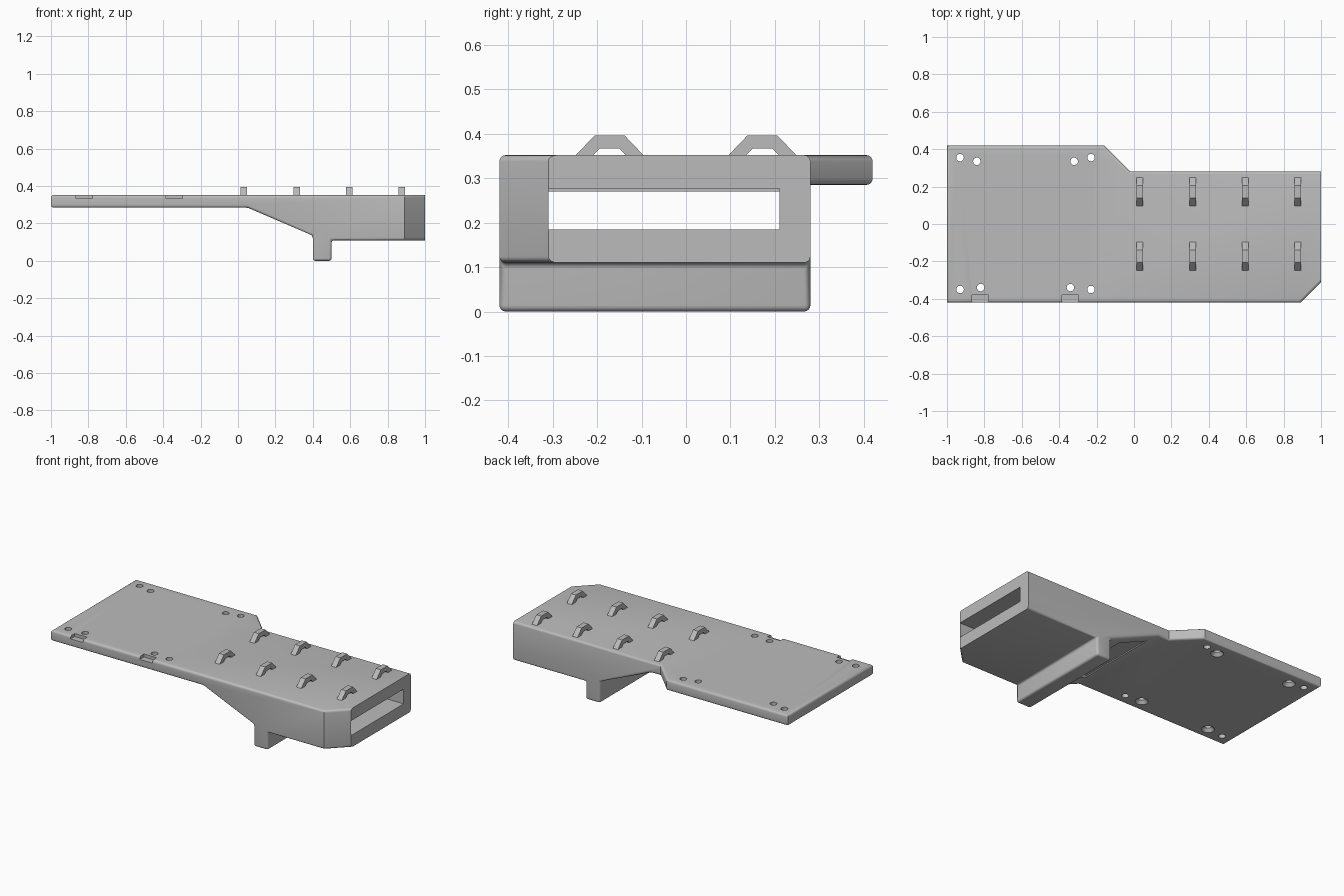
import bpy
import bmesh
from mathutils import Vector

cube = bpy.data.objects.get("Cube")
if cube:
    bpy.data.objects.remove(cube, do_unlink=True)

GREY = (0.5, 0.5, 0.5, 1)
grey = bpy.data.materials.new("plain grey")
grey.use_nodes = True
grey.diffuse_color = GREY
grey.node_tree.nodes["Principled BSDF"].inputs["Base Color"].default_value = GREY
TOP = 0.352
UNDER = 0.285


def prism(name, points, direction):
    """Extrude a closed 3D outline along a direction."""
    bm = bmesh.new()
    face = bm.faces.new([bm.verts.new(p) for p in points])
    ext = bmesh.ops.extrude_face_region(bm, geom=[face])
    verts = [g for g in ext["geom"] if isinstance(g, bmesh.types.BMVert)]
    bmesh.ops.translate(bm, verts=verts, vec=direction)
    bmesh.ops.recalc_face_normals(bm, faces=bm.faces)
    mesh = bpy.data.meshes.new(name)
    bm.to_mesh(mesh)
    bm.free()
    mesh.materials.append(grey)
    obj = bpy.data.objects.new(name, mesh)
    bpy.context.collection.objects.link(obj)
    return obj


def box(name, x0, x1, y0, y1, z0, z1):
    return prism(name, [(x0, y0, z0), (x1, y0, z0), (x1, y1, z0), (x0, y1, z0)],
                 (0, 0, z1 - z0))


def cone(name, x, y, z, r1, r2, depth):
    bpy.ops.mesh.primitive_cone_add(vertices=24, radius1=r1, radius2=r2,
                                    depth=depth, location=(x, y, z + depth / 2))
    obj = bpy.context.object
    obj.name = name
    obj.data.materials.append(grey)
    return obj


def combine(target, tool, operation):
    """Apply a boolean and discard the tool."""
    mod = target.modifiers.new("boolean", "BOOLEAN")
    mod.operation = operation
    mod.solver = "EXACT"
    mod.object = tool
    bpy.context.view_layer.objects.active = target
    bpy.ops.object.modifier_apply(modifier=mod.name)
    bpy.data.objects.remove(tool, do_unlink=True)


# Body: plan outline intersected with side profile
plan = [(-1, -.42), (.89, -.42), (1, -.31), (1, .28), (-.02, .28), (-.16, .42), (-1, .42)]
side = [(-1.2, UNDER), (.05, UNDER), (.4, .135), (.4, 0), (.5, 0), (.5, .11),
        (1.2, .11), (1.2, .5), (-1.2, .5)]
body = prism("tray_body", [(x, y, -.1) for x, y in plan], (0, 0, TOP + .1))
profile = prism("side_profile", [(x, -.6, z) for x, z in side], (0, 1.2, 0))
combine(body, profile, "INTERSECT")

# Rounded edges, leaving the plan corners and the slotted end crisp
bm = bmesh.new()
bm.from_mesh(body.data)
bmesh.ops.dissolve_limit(bm, angle_limit=0.01, verts=bm.verts, edges=bm.edges)
rounded = []
for e in bm.edges:
    a, b = (v.co for v in e.verts)
    mid = (a + b) / 2
    upright = abs((b - a).normalized().dot(Vector((0, 0, 1)))) > 0.99
    rib = .39 < mid.x < .51 and mid.z < .14
    if mid.x < .99 and (rib or not upright):
        rounded.append(e)
bmesh.ops.bevel(bm, geom=rounded, offset=0.014, segments=4, profile=0.5,
                affect="EDGES", clamp_overlap=True)
bmesh.ops.recalc_face_normals(bm, faces=bm.faces)
bm.to_mesh(body.data)
bm.free()

# Lengthwise channel open at the end and through the sloping underside
combine(body, box("channel_cutter", .085, 1.1, -.309, .21, .185, .277), "DIFFERENCE")

# Notches in the front top edge
for x in (-.865, -.385):
    combine(body, box("notch_cutter", x, x + .087, -.5, -.38, .333, .4), "DIFFERENCE")

# Screw holes, the inner ones countersunk from below
plain = [(-.93, .355), (-.23, .355), (-.93, -.35), (-.23, -.35)]
sunk = [(-.84, .335), (-.32, .335), (-.82, -.34), (-.34, -.34)]
for x, y in plain + sunk:
    combine(body, cone("hole_cutter", x, y, .2, .02, .02, .25), "DIFFERENCE")
for x, y in sunk:
    combine(body, cone("countersink_cutter", x, y, UNDER - .005, .041, .015, .03), "DIFFERENCE")

bpy.ops.object.select_all(action="DESELECT")
body.select_set(True)
bpy.context.view_layer.objects.active = body
bpy.ops.object.shade_smooth_by_angle(angle=0.6)

# Two rows of arched cable loops
arch = [(-.078, -.002), (-.034, .044), (.034, .044), (.078, -.002),
        (.039, -.002), (.022, .015), (-.022, .015), (-.039, -.002)]
for row, yc in (("front", -.172), ("back", .172)):
    for i, x in enumerate((.03, .315, .595, .875)):
        prism(f"{row}_loop_{i + 1}",
              [(x - .017, yc + y, TOP + z) for y, z in arch], (.034, 0, 0))
